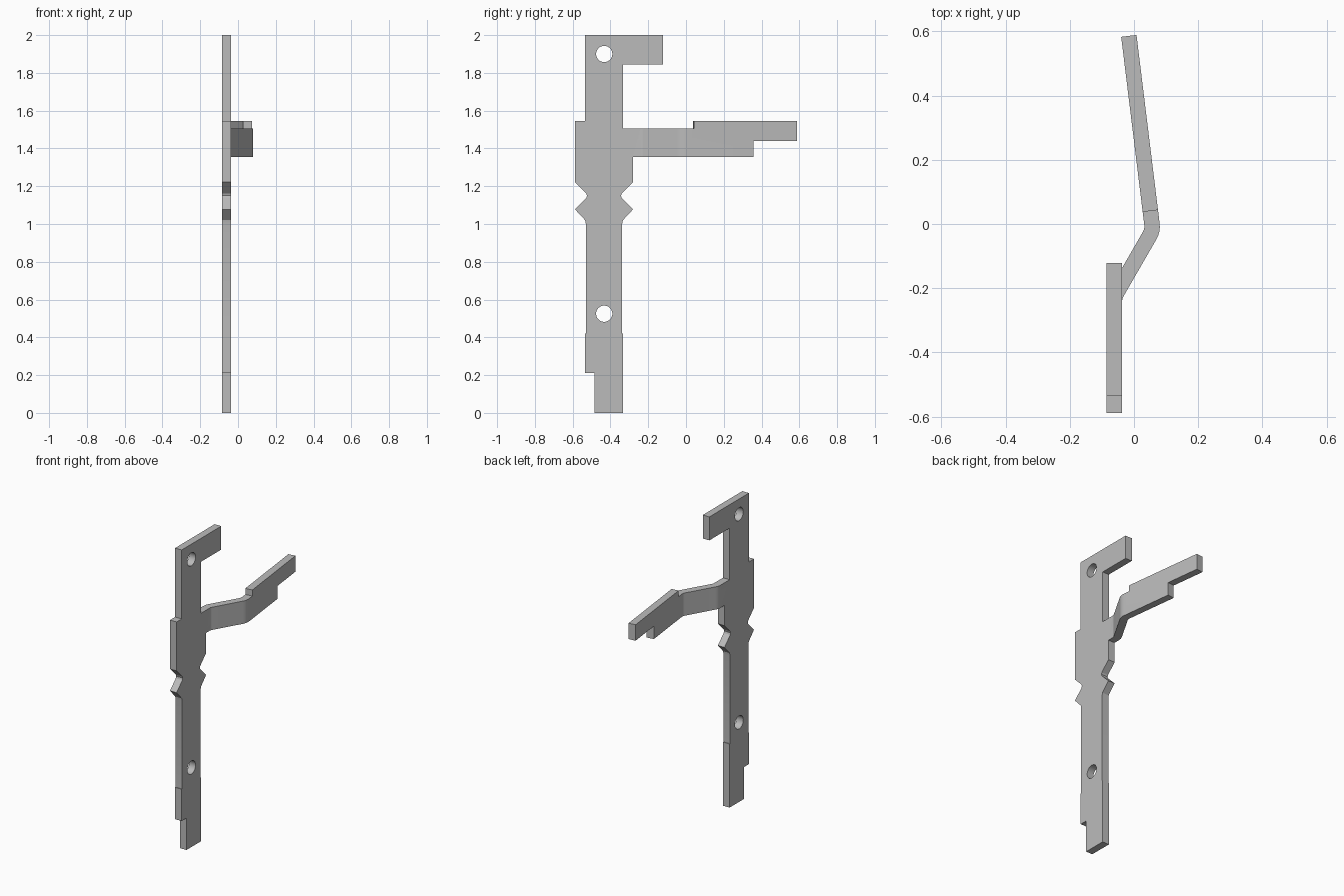
import bpy, bmesh
from math import sin, cos, radians
from mathutils import Vector

cube = bpy.data.objects.get("Cube")
if cube:
    bpy.data.objects.remove(cube, do_unlink=True)

THICK = 0.048
PLATE_X = -0.061      # middle plane of the flat plate
FOLD_START = -0.241   # where the side arm leaves the plate
HOOK_Z = 1.6          # the arm lies below this height
# Sections of the arm: (length, turn)
SECTIONS = [(0.029, radians(30)), (0.205, 0), (0.036, radians(-37)), (0.6, 0)]

# Flat sheet outline (along, height), starting at the foot
OUTLINE = [
    (-0.485, 0), (-0.333, 0), (-0.333, 0.42), (-0.338, 0.42),          # foot, back edge
    (-0.338, 1.0), (-0.334, 1.02), (-0.28, 1.078), (-0.34, 1.138),
    (-0.344, 1.15), (-0.34, 1.162), (-0.28, 1.222), (-0.28, 1.355),    # back notch
    (0.388, 1.355), (0.388, 1.44), (0.62, 1.44), (0.62, 1.545),
    (0.071, 1.545), (0.071, 1.505),                                    # arm
    (-0.333, 1.505), (-0.333, 1.845), (-0.122, 1.845), (-0.122, 2),    # hook
    (-0.535, 2), (-0.535, 1.545), (-0.588, 1.545), (-0.588, 1.222),
    (-0.528, 1.162), (-0.524, 1.15), (-0.528, 1.138), (-0.588, 1.078),
    (-0.534, 1.02), (-0.53, 1.0), (-0.53, 0.42), (-0.535, 0.42),       # front notch
    (-0.535, 0.21), (-0.485, 0.21),
]


def fold(along, offset):
    """Place a flat sheet point on the folded arm, seen in plan."""
    x, y, angle = PLATE_X, FOLD_START, 0.0
    left = along - FOLD_START
    for length, turn in SECTIONS:
        step = min(left, length)
        if turn:
            radius, new = length / turn, angle + turn * step / length
            x += radius * (cos(angle) - cos(new))
            y += radius * (sin(new) - sin(angle))
            angle = new
        else:
            x += step * sin(angle)
            y += step * cos(angle)
        left -= step
        if left <= 0:
            break
    return x + offset * cos(angle), y - offset * sin(angle)


# Flat sheet, cut along the bend lines
bm = bmesh.new()
bm.faces.new([bm.verts.new((-THICK / 2, y, z)) for y, z in OUTLINE])
pos = FOLD_START
for length, turn in SECTIONS:
    if turn:
        for i in range(5):
            bmesh.ops.bisect_plane(bm, geom=bm.verts[:] + bm.edges[:] + bm.faces[:],
                                   plane_co=(0, pos + length * i / 4, 0), plane_no=(0, 1, 0))
    pos += length

# Give it thickness, then fold the arm
grown = bmesh.ops.extrude_face_region(bm, geom=bm.faces[:])["geom"]
bmesh.ops.translate(bm, vec=(THICK, 0, 0),
                    verts=[g for g in grown if isinstance(g, bmesh.types.BMVert)])
for v in bm.verts:
    if v.co.z < HOOK_Z and v.co.y > FOLD_START:
        x, y = fold(v.co.y, v.co.x)
        v.co = Vector((x, y, v.co.z))
    else:
        v.co.x += PLATE_X
bmesh.ops.recalc_face_normals(bm, faces=bm.faces[:])
mesh = bpy.data.meshes.new("bent_bracket")
bm.to_mesh(mesh)
bm.free()
bracket = bpy.data.objects.new("bent_bracket", mesh)
bpy.context.collection.objects.link(bracket)

# Plain grey metal
metal = bpy.data.materials.new("grey_metal")
metal.use_nodes = True
colour = (0.5, 0.5, 0.5, 1)
metal.diffuse_color = colour
metal.node_tree.nodes["Principled BSDF"].inputs["Base Color"].default_value = colour
mesh.materials.append(metal)

# Two round mounting holes
for height in (0.525, 1.9):
    bpy.ops.mesh.primitive_cylinder_add(vertices=40, radius=0.043, depth=0.2,
                                        location=(PLATE_X, -0.433, height),
                                        rotation=(0, radians(90), 0))
    cutter = bpy.context.object
    cutter.name = "hole_cutter"
    cutter.hide_render = True
    cutter.data.materials.append(metal)
    cut = bracket.modifiers.new("hole", "BOOLEAN")
    cut.operation = "DIFFERENCE"
    cut.solver = "EXACT"
    cut.object = cutter
    bpy.context.view_layer.objects.active = bracket
    bpy.ops.object.modifier_apply(modifier=cut.name)
    bpy.data.objects.remove(cutter, do_unlink=True)

bpy.ops.object.select_all(action="DESELECT")
bracket.select_set(True)
bpy.context.view_layer.objects.active = bracket
bpy.ops.object.shade_smooth_by_angle(angle=radians(25))
